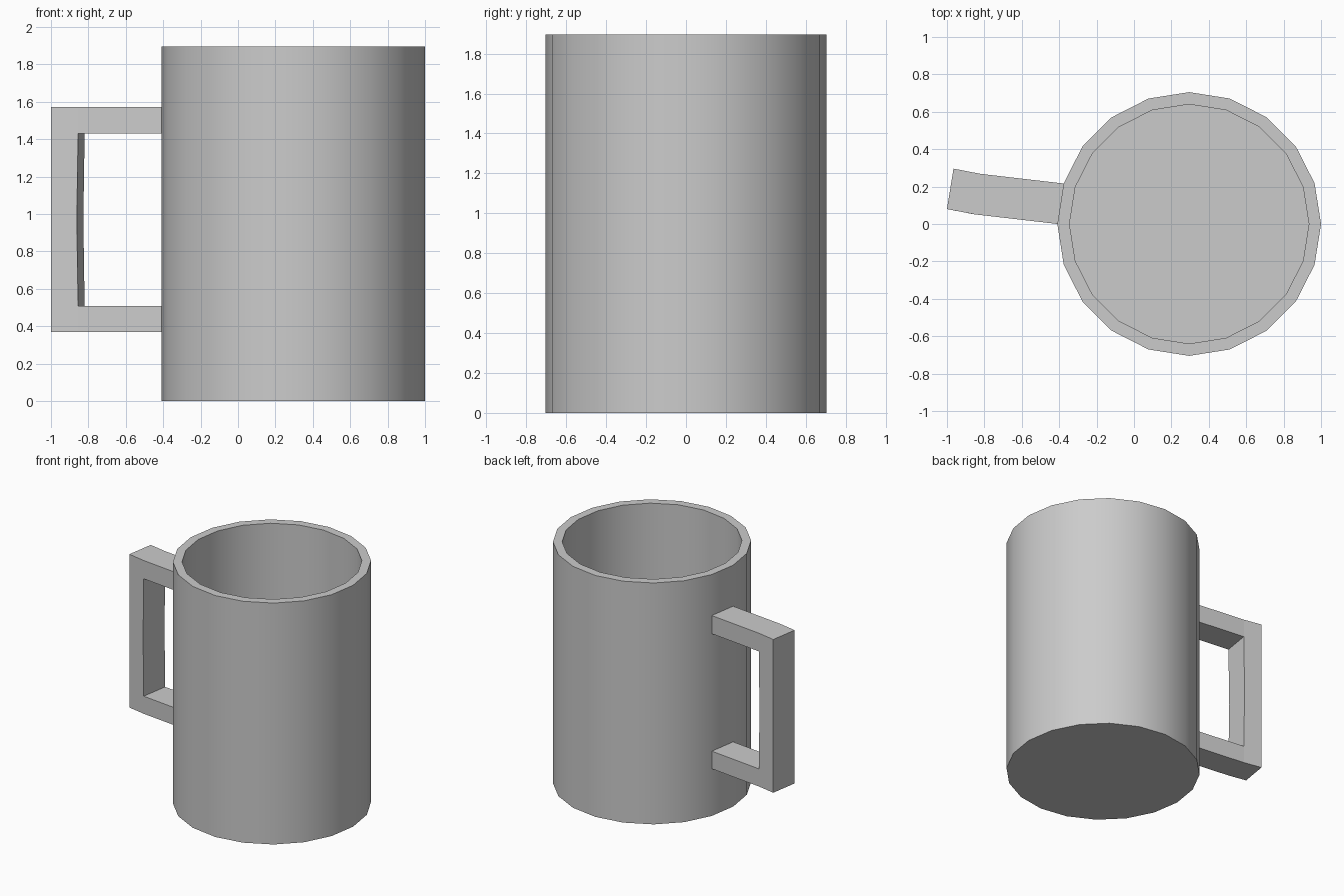
import bpy, bmesh
from math import cos, sin, pi
from mathutils import Vector

if "Cube" in bpy.data.objects:
    bpy.data.objects.remove(bpy.data.objects["Cube"])

SIDES, CX = 20, 0.295
HEIGHT, FLOOR = 1.895, 0.06
R_OUT, R_IN = 0.705, 0.64


def finish(name, bm):
    bmesh.ops.recalc_face_normals(bm, faces=bm.faces[:])
    mesh = bpy.data.meshes.new(name)
    bm.to_mesh(mesh)
    bm.free()
    obj = bpy.data.objects.new(name, mesh)
    bpy.context.collection.objects.link(obj)
    return obj


def bridge(bm, a, b):
    n = len(a)
    for i in range(n):
        j = (i + 1) % n
        bm.faces.new((a[i], a[j], b[j], b[i]))


# Cup body: outer wall, rim, inner wall and closed floor
bm = bmesh.new()
rings = [[bm.verts.new((CX + r * cos(2 * pi * i / SIDES), r * sin(2 * pi * i / SIDES), z))
          for i in range(SIDES)]
         for r, z in ((R_OUT, 0), (R_OUT, HEIGHT), (R_IN, HEIGHT), (R_IN, FLOOR))]
for a, b in zip(rings, rings[1:]):
    bridge(bm, a, b)
bm.faces.new(rings[0])
bm.faces.new(rings[-1])
body = finish("cup_body", bm)
bpy.context.view_layer.objects.active = body
body.select_set(True)
bpy.ops.object.shade_smooth_by_angle(angle=pi / 6)

# Handle: rectangular section carried along a C-shaped path,
# slightly bent outward and as wide as one side of the cup
ROOT, BEND, TIP = (-0.39, -0.002), (-0.855, 0.052), (-1.0, 0.08)
MID = (-0.862, 0.053)
WIDTH = Vector((0.035, 0.216, 0))
# each station: outer point, outer z, inner point, inner z
stations = [
    (ROOT, 1.573, ROOT, 1.43),
    (BEND, 1.573, BEND, 1.43),
    (TIP, 1.573, BEND, 1.43),
    (TIP, 0.97, MID, 0.97),
    (TIP, 0.37, BEND, 0.508),
    (BEND, 0.37, BEND, 0.508),
    (ROOT, 0.37, ROOT, 0.508),
]
bm = bmesh.new()
sections = []
for outer, zo, inner, zi in stations:
    o, i = Vector((*outer, zo)), Vector((*inner, zi))
    sections.append([bm.verts.new(p) for p in (o, o + WIDTH, i + WIDTH, i)])
for a, b in zip(sections, sections[1:]):
    bridge(bm, a, b)
bm.faces.new(sections[0])
bm.faces.new(sections[-1])
# merge the doubled inner corners
bmesh.ops.remove_doubles(bm, verts=bm.verts[:], dist=0.0005)
finish("handle", bm)
